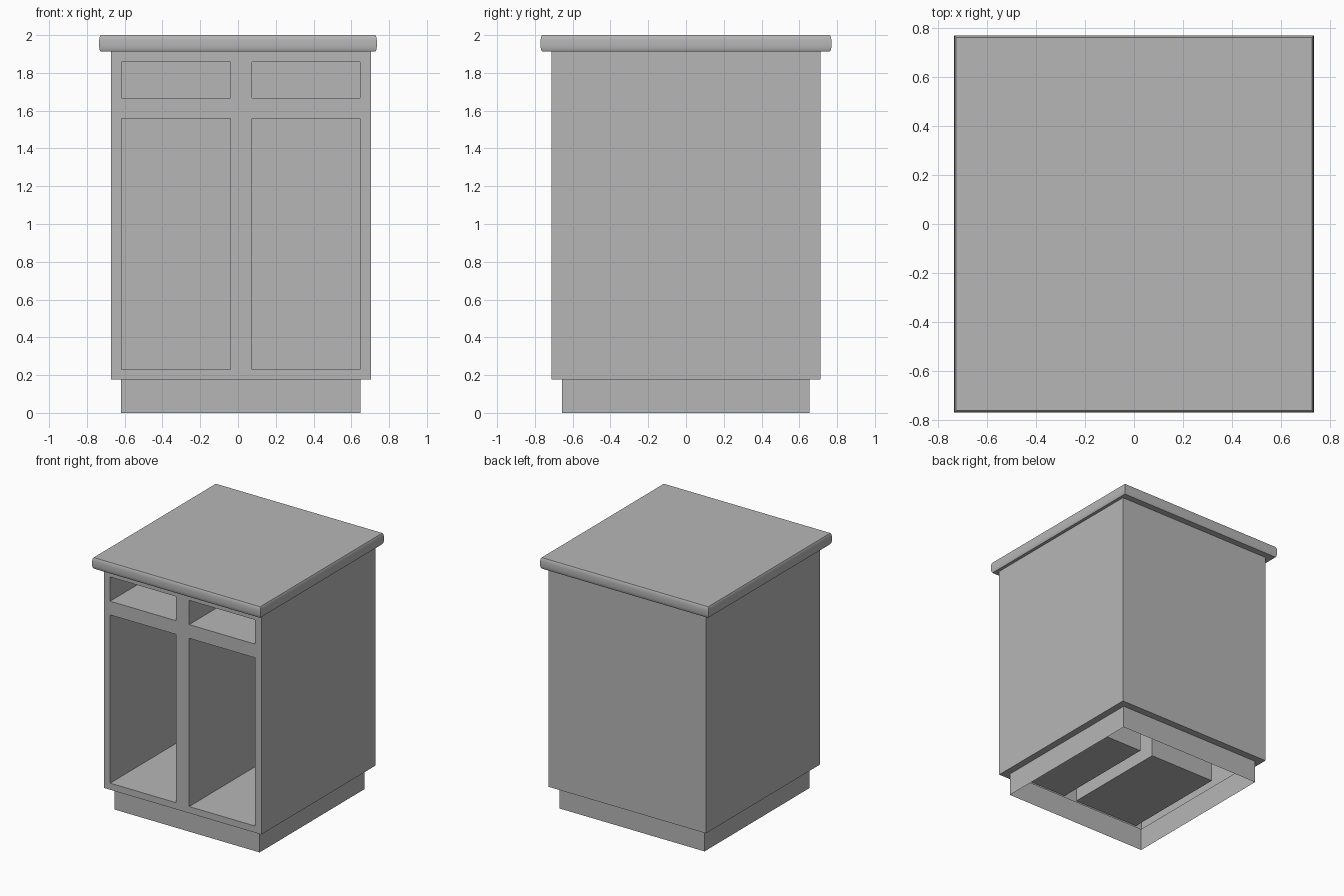
import bpy
import bmesh

cube = bpy.data.objects.get("Cube")
if cube:
    bpy.data.objects.remove(cube, do_unlink=True)

grey = bpy.data.materials.new("plain_grey")
grey.use_nodes = True
colour = (0.47, 0.47, 0.47, 1)
grey.diffuse_color = colour
grey.node_tree.nodes["Principled BSDF"].inputs["Base Color"].default_value = colour


def finish(name, bm):
    bmesh.ops.remove_doubles(bm, verts=bm.verts, dist=0.0001)
    bmesh.ops.recalc_face_normals(bm, faces=bm.faces)
    mesh = bpy.data.meshes.new(name)
    bm.to_mesh(mesh)
    bm.free()
    mesh.materials.append(grey)
    obj = bpy.data.objects.new(name, mesh)
    bpy.context.collection.objects.link(obj)
    return obj


def ring(bm, x0, x1, y0, y1, z):
    return [bm.verts.new((x, y, z)) for x, y in
            ((x0, y0), (x1, y0), (x1, y1), (x0, y1))]


def upright(bm, x0, x1, z0, z1, y):
    return [bm.verts.new((x, y, z)) for x, z in
            ((x0, z0), (x1, z0), (x1, z1), (x0, z1))]


def bridge(bm, a, b, sides=range(4)):
    for i in sides:
        j = (i + 1) % 4
        bm.faces.new((a[i], a[j], b[j], b[i]))


# Cabinet extents and compartment layout
X0, X1, FRONT, BACK = -0.672, 0.703, -0.713, 0.711
BOTTOM, TOP, POCKET_BACK = 0.178, 1.92, 0.16
columns = [X0, -0.617, -0.041, 0.073, 0.647, X1]
rows = [BOTTOM, 0.23, 1.558, 1.666, 1.857, TOP]

# Cabinet body: side and back walls, then a front frame with open compartments
bm = bmesh.new()
low = ring(bm, X0, X1, FRONT, BACK, BOTTOM)
high = ring(bm, X0, X1, FRONT, BACK, TOP)
bridge(bm, low, high, (1, 2, 3))

for i in range(len(columns) - 1):
    for k in range(len(rows) - 1):
        cell = columns[i], columns[i + 1], rows[k], rows[k + 1]
        mouth = upright(bm, *cell, FRONT)
        if i % 2 and k % 2:
            rear = upright(bm, *cell, POCKET_BACK)
            bridge(bm, mouth, rear)
            bm.faces.new(rear)
        else:
            bm.faces.new(mouth)

# Recessed plinth, hollow and open underneath
step = ring(bm, -0.62, 0.648, -0.656, 0.654, BOTTOM)
foot = ring(bm, -0.62, 0.648, -0.656, 0.654, 0)
bridge(bm, low, step)
bridge(bm, step, foot)
finish("cabinet_body", bm)

# Countertop with softly rounded edges
bm = bmesh.new()
previous = None
for z, inset in ((1.913, 0.008), (1.922, 0.003), (1.938, 0),
                 (1.974, 0), (1.991, 0.003), (2.0, 0.008)):
    x, y = 0.735 - inset, 0.77 - inset
    loop = ring(bm, -x, x, -y, y, z)
    if previous:
        bridge(bm, previous, loop)
    else:
        bm.faces.new(loop)
    previous = loop
bm.faces.new(previous)
top = finish("countertop", bm)
bpy.context.view_layer.objects.active = top
top.select_set(True)
bpy.ops.object.shade_smooth_by_angle()
